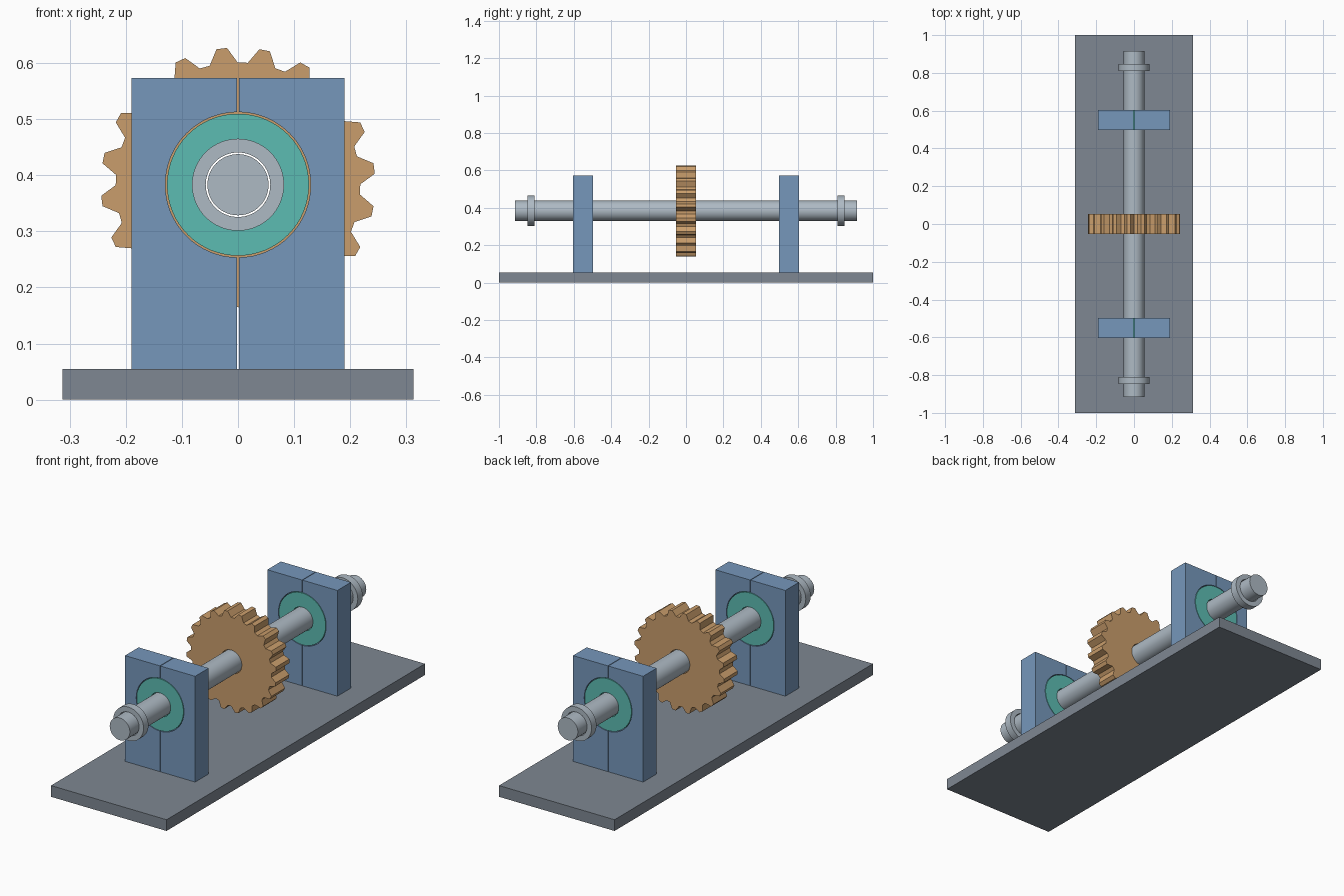
import bpy, bmesh, math

if "Cube" in bpy.data.objects:
    bpy.data.objects.remove(bpy.data.objects["Cube"])

AXIS_Z = 0.383      # height of the shaft axis
BORE = 0.0575       # clearance bore around the shaft


def material(name, r, g, b):
    m = bpy.data.materials.new(name)
    lin = [(c / 255 / 12.92) if c < 10 else ((c / 255 + 0.055) / 1.055) ** 2.4 for c in (r, g, b)]
    m.diffuse_color = (*lin, 1)
    m.use_nodes = True
    m.node_tree.nodes["Principled BSDF"].inputs["Base Color"].default_value = m.diffuse_color
    return m


GREY = material("slate grey", 126, 135, 146)
BLUE = material("steel blue", 118, 151, 187)
STEEL = material("light steel", 174, 186, 196)
TEAL = material("teal", 92, 188, 178)
BRONZE = material("bronze", 202, 158, 108)


def finish(name, bm, mat):
    bmesh.ops.recalc_face_normals(bm, faces=bm.faces)
    mesh = bpy.data.meshes.new(name)
    bm.to_mesh(mesh)
    bm.free()
    mesh.materials.append(mat)
    ob = bpy.data.objects.new(name, mesh)
    bpy.context.collection.objects.link(ob)
    bpy.ops.object.select_all(action='DESELECT')
    ob.select_set(True)
    bpy.context.view_layer.objects.active = ob
    bpy.ops.object.shade_smooth_by_angle(angle=math.radians(30))
    return ob


def prism(name, outline, y0, y1, mat):
    """Solid with an (x, z) outline, extruded along y."""
    bm = bmesh.new()
    a = [bm.verts.new((x, y0, z)) for x, z in outline]
    b = [bm.verts.new((x, y1, z)) for x, z in outline]
    bm.faces.new(a)
    bm.faces.new(b[::-1])
    for i in range(len(a)):
        j = (i + 1) % len(a)
        bm.faces.new((a[i], a[j], b[j], b[i]))
    return finish(name, bm, mat)


def bored(name, polar, y0, y1, mat):
    """Disc with a polar (radius, angle) rim and a round bore on the axis."""
    bm = bmesh.new()

    def loop(pts, y):
        return [bm.verts.new((r * math.sin(t), y, AXIS_Z + r * math.cos(t))) for r, t in pts]

    hole = [(BORE, t) for _, t in polar]
    loops = [loop(polar, y0), loop(polar, y1), loop(hole, y1), loop(hole, y0)]
    n = len(polar)
    for k in range(4):
        p, q = loops[k], loops[(k + 1) % 4]
        for i in range(n):
            j = (i + 1) % n
            bm.faces.new((p[i], p[j], q[j], q[i]))
    return finish(name, bm, mat)


def circle(r, n=64):
    return [(r, 2 * math.pi * i / n) for i in range(n)]


def box_outline(hx, z0, z1):
    return [(-hx, z0), (hx, z0), (hx, z1), (-hx, z1)]


# Base plate
prism("base_plate", box_outline(0.313, 0, 0.055), -1, 1, GREY)

# Shaft
prism("shaft", [(r * math.sin(t), AXIS_Z + r * math.cos(t)) for r, t in circle(0.0545)],
      -0.915, 0.915, STEEL)

# Gear with twenty tapered teeth
rim = []
for i in range(20):
    centre = -6.8 + 18 * i
    for r, d in ((0.218, -6.6), (0.2445, -2.2), (0.2445, 2.2), (0.218, 6.6)):
        rim.append((r, math.radians(centre + d)))
bored("gear", rim, -0.0525, 0.0525, BRONZE)

# Split bearing blocks, bushings and collars at both ends
HOLE, GAP = 0.1295, 0.0015
for end, s in (("front", -1), ("back", 1)):
    y0, y1 = sorted((s * 0.498, s * 0.603))
    for side, m in (("left", -1), ("right", 1)):
        half = [(m * GAP, 0.055), (m * 0.19, 0.055), (m * 0.19, 0.573), (m * GAP, 0.573)]
        t0 = math.asin(GAP / HOLE)
        for i in range(33):
            t = t0 + (math.pi - 2 * t0) * i / 32
            half.append((m * HOLE * math.sin(t), AXIS_Z + HOLE * math.cos(t)))
        prism(f"{end}_{side}_bearing_block", half, y0, y1, BLUE)
    bored(f"{end}_bushing", circle(0.1265), y0, y1, TEAL)
    c0, c1 = sorted((s * 0.81, s * 0.848))
    bored(f"{end}_collar", circle(0.082), c0, c1, STEEL)
